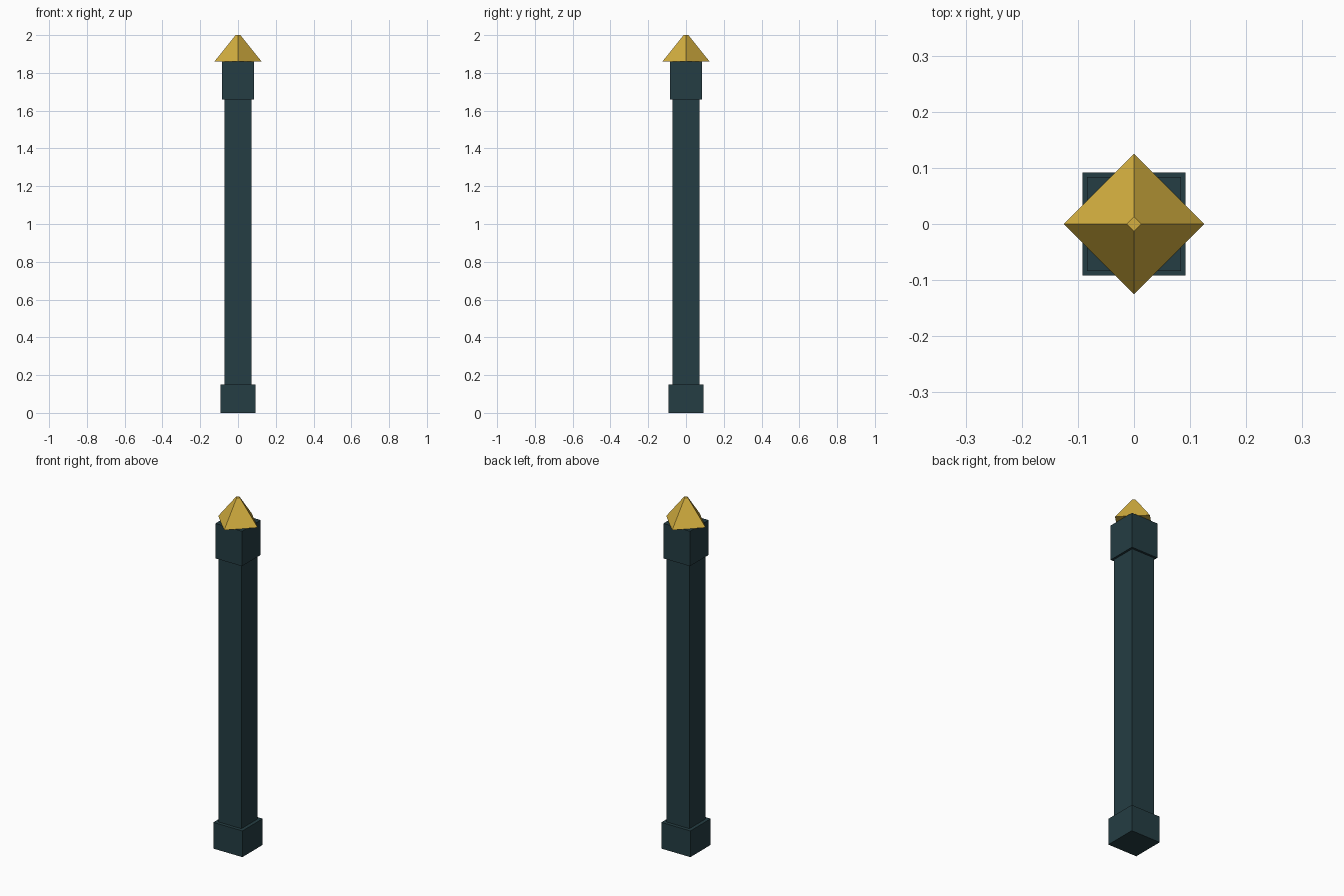
import bpy
import math

if "Cube" in bpy.data.objects:
    bpy.data.objects.remove(bpy.data.objects["Cube"])


def material(name, color):
    m = bpy.data.materials.new(name)
    m.diffuse_color = (*color, 1)
    m.use_nodes = True
    m.node_tree.nodes["Principled BSDF"].inputs["Base Color"].default_value = m.diffuse_color
    return m


teal = material("dark_teal", (0.018, 0.047, 0.056))
gold = material("gold", (0.66, 0.43, 0.05))


def block(name, half, z0, z1):
    """Square column section between two heights."""
    bpy.ops.mesh.primitive_cube_add(size=1, location=(0, 0, (z0 + z1) / 2))
    o = bpy.context.object
    o.name = name
    o.scale = (2 * half, 2 * half, z1 - z0)
    bpy.ops.object.transform_apply(location=False, rotation=False, scale=True)
    o.data.materials.append(teal)
    return o


# Post: plinth, shaft and collar
block("base", 0.092, 0, 0.15)
block("shaft", 0.072, 0.15, 1.66)
block("collar", 0.084, 1.66, 1.86)

# Finial: truncated pyramid with its corners on the x and y axes
bpy.ops.mesh.primitive_cone_add(vertices=4, radius1=0.125, radius2=0.0125,
                                depth=0.14, location=(0, 0, 1.93))
finial = bpy.context.object
finial.name = "finial"
finial.data.materials.append(gold)
